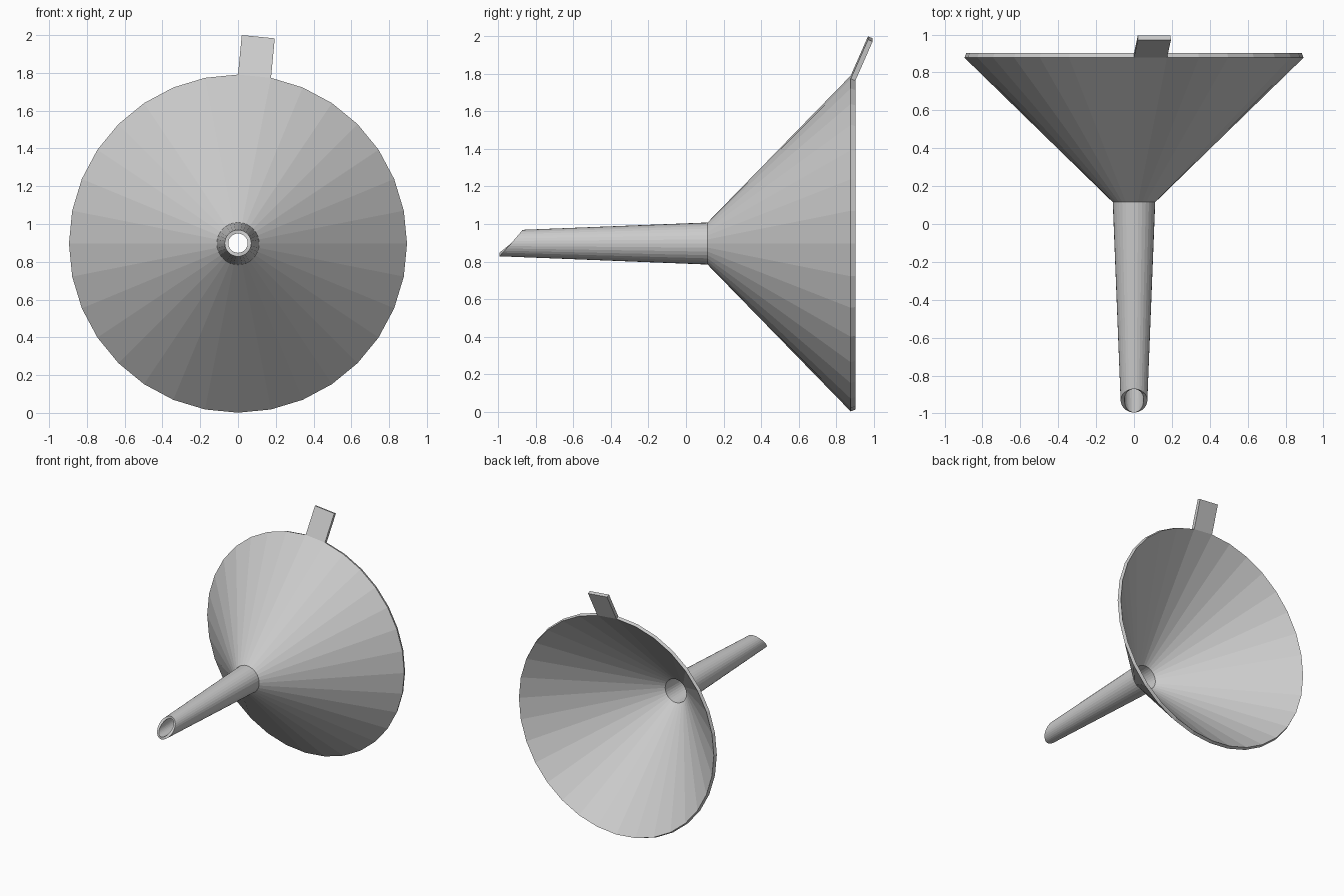
import bpy, bmesh
from math import sin, cos, tau
from mathutils import Vector

if "Cube" in bpy.data.objects:
    bpy.data.objects.remove(bpy.data.objects["Cube"])

SIDES = 32
AXIS_Z = 0.896
# closed wall profile: (y, radius, slant of the ring along y)
PROFILE = [
    (-0.933, 0.0705, 0.062),  # spout tip, outside
    (0.115, 0.112, 0.0),      # neck, outside
    (0.878, 0.895, 0.0),      # rim, outside
    (0.903, 0.885, 0.0),      # rim, inside
    (0.133, 0.096, 0.0),      # neck, inside
    (-0.933, 0.051, 0.062),   # spout tip, inside
]

bm = bmesh.new()


def ring(y, radius, slant):
    verts = []
    for i in range(SIDES):
        a = tau * i / SIDES
        r = radius + 0.04 * slant * cos(a)   # follow the spout taper
        verts.append(bm.verts.new((r * sin(a), y + slant * cos(a), AXIS_Z + r * cos(a))))
    return verts


# hollow bowl and spout
rings = [ring(*p) for p in PROFILE]
rim_faces = []
for k, lower in enumerate(rings):
    upper = rings[(k + 1) % len(rings)]
    for i in range(SIDES):
        j = (i + 1) % SIDES
        face = bm.faces.new((lower[i], lower[j], upper[j], upper[i]))
        if k == 2:
            rim_faces.append(face)

# hanging tab pulled out of one rim segment
tab = bmesh.ops.extrude_discrete_faces(bm, faces=[rim_faces[0]])["faces"][0]
bmesh.ops.translate(bm, verts=tab.verts, vec=Vector((0.02, 0.092, 0.209)))

bmesh.ops.recalc_face_normals(bm, faces=bm.faces)
mesh = bpy.data.meshes.new("funnel")
bm.to_mesh(mesh)
bm.free()
bpy.context.collection.objects.link(bpy.data.objects.new("funnel", mesh))
